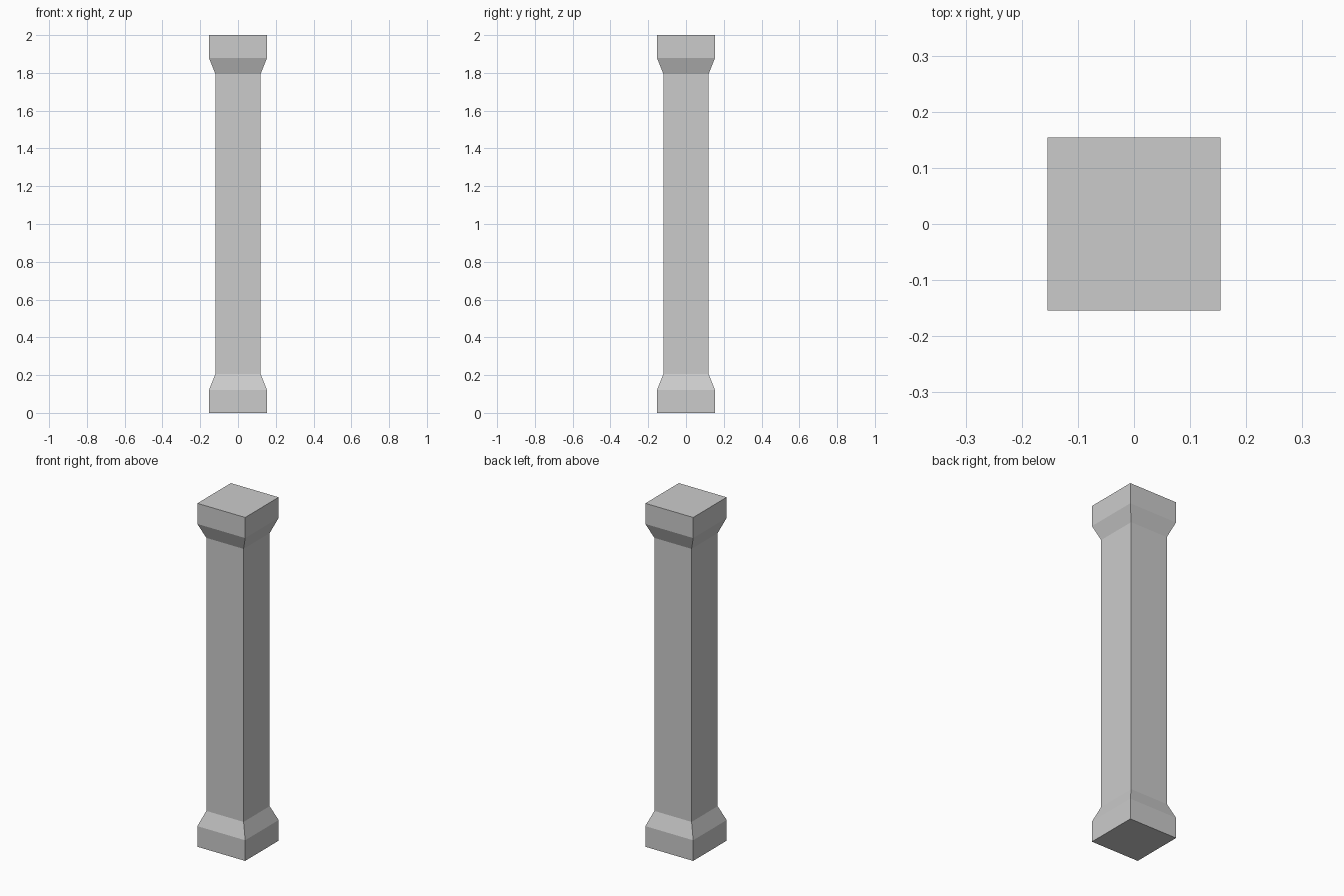
import bpy
import bmesh

cube = bpy.data.objects.get("Cube")
if cube:
    bpy.data.objects.remove(cube, do_unlink=True)

# Stone material
GREY = (0.6, 0.6, 0.6, 1.0)
stone = bpy.data.materials.new("grey stone")
stone.use_nodes = True
stone.diffuse_color = GREY
stone.node_tree.nodes["Principled BSDF"].inputs["Base Color"].default_value = GREY

HEIGHT = 2.0
BLOCK = 0.154   # half width of the base and capital blocks
SHAFT = 0.12    # half width of the shaft

# Lower half of the profile (half width, height), mirrored for the capital
lower = [(BLOCK, 0.0), (BLOCK, 0.12), (SHAFT, 0.205)]
profile = lower + [(w, HEIGHT - z) for w, z in reversed(lower)]

# Square column: one continuous loft of square rings, closed at both ends
bm = bmesh.new()
corners = [(-1, -1), (1, -1), (1, 1), (-1, 1)]
rings = [[bm.verts.new((x * w, y * w, z)) for x, y in corners] for w, z in profile]
for low, high in zip(rings, rings[1:]):
    for i in range(4):
        j = (i + 1) % 4
        bm.faces.new((low[i], low[j], high[j], high[i]))
bm.faces.new(reversed(rings[0]))
bm.faces.new(rings[-1])

mesh = bpy.data.meshes.new("square_column")
bm.to_mesh(mesh)
bm.free()
mesh.materials.append(stone)
column = bpy.data.objects.new("square_column", mesh)
bpy.context.collection.objects.link(column)
